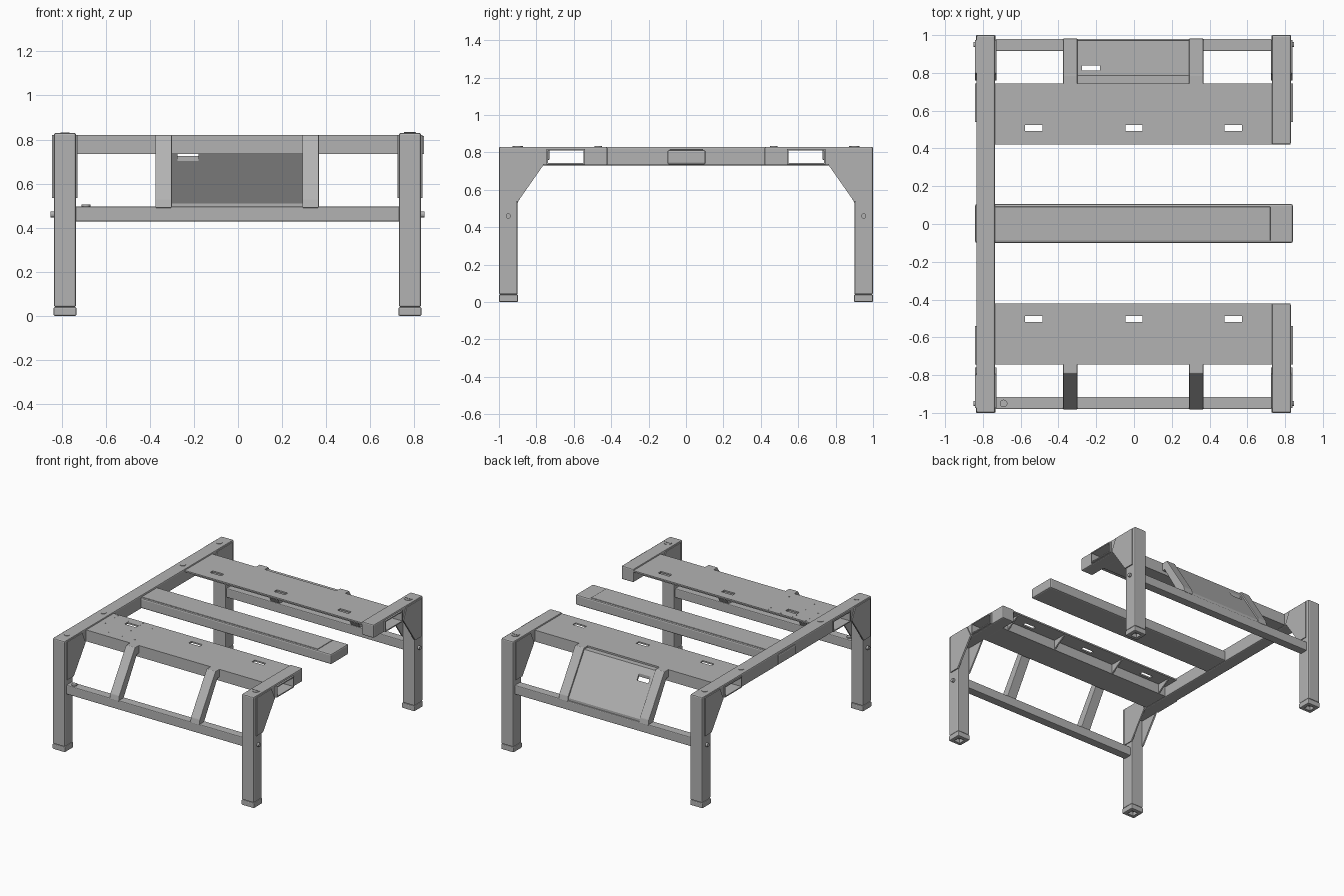
import bpy
import bmesh
import math
from mathutils import Vector

if "Cube" in bpy.data.objects:
    bpy.data.objects.remove(bpy.data.objects["Cube"], do_unlink=True)

steel = bpy.data.materials.new("grey_steel")
steel.use_nodes = True
grey = (0.45, 0.45, 0.45, 1)
steel.diffuse_color = grey
steel.node_tree.nodes["Principled BSDF"].inputs["Base Color"].default_value = grey


def finish(name, bm, bevel=0.0):
    bmesh.ops.recalc_face_normals(bm, faces=bm.faces)
    if bevel:
        bmesh.ops.bevel(bm, geom=bm.edges[:], offset=bevel, segments=2,
                        affect='EDGES', profile=0.5, clamp_overlap=True)
    mesh = bpy.data.meshes.new(name)
    bm.to_mesh(mesh)
    bm.free()
    obj = bpy.data.objects.new(name, mesh)
    bpy.context.collection.objects.link(obj)
    mesh.materials.append(steel)
    return obj


def box(name, xs, ys, zs, bevel=0.0):
    bm = bmesh.new()
    bmesh.ops.create_cube(bm, size=1)
    lo, hi = zip(*(sorted(r) for r in (xs, ys, zs)))
    for v in bm.verts:
        v.co = Vector([lo[i] if v.co[i] < 0 else hi[i] for i in range(3)])
    return finish(name, bm, bevel)


def prism(name, profile, xs, side=1, bevel=0.0):
    """Extrude a (y, z) profile along x; side mirrors it to front or back."""
    bm = bmesh.new()
    face = bm.faces.new([bm.verts.new((xs[0], side * y, z)) for y, z in profile])
    ext = bmesh.ops.extrude_face_region(bm, geom=[face])
    for v in ext["geom"]:
        if isinstance(v, bmesh.types.BMVert):
            v.co.x = xs[1]
    return finish(name, bm, bevel)


def disc(name, centre, radius, depth, axis='Z', sides=20):
    bm = bmesh.new()
    bmesh.ops.create_cone(bm, cap_ends=True, segments=sides,
                          radius1=radius, radius2=radius, depth=depth)
    for v in bm.verts:
        co = v.co if axis == 'Z' else Vector((v.co.z, v.co.y, v.co.x))
        v.co = co + Vector(centre)
    return finish(name, bm)


def cut(obj, *cutters):
    for c in cutters:
        mod = obj.modifiers.new("cut", 'BOOLEAN')
        mod.operation = 'DIFFERENCE'
        mod.solver = 'EXACT'
        mod.object = c
        bpy.context.view_layer.objects.active = obj
        bpy.ops.object.modifier_apply(modifier=mod.name)
        bpy.data.objects.remove(c, do_unlink=True)


LEFT_X, RIGHT_X = (0.73, 0.83), (-0.835, -0.735)
POCKET_Y, POCKET_Z = (0.54, 0.745), (0.735, 0.817)
WALL = 0.008


def pocket_cutter(s):
    return box("cutter", (-1, 1), [s * (POCKET_Y[0] + WALL), s * (POCKET_Y[1] - WALL)],
               (POCKET_Z[0] + WALL, POCKET_Z[1] - WALL))


# Legs, feet, corner gussets and leg bolts
for s, end in ((-1, "front"), (1, "back")):
    for xs, hand in ((LEFT_X, "left"), (RIGHT_X, "right")):
        tag = f"{end}_{hand}"
        out = 1 if xs[0] > 0 else -1
        mid = sum(xs) / 2
        box(f"{tag}_leg", xs, (s * 0.9, s), (0.04, 0.829), 0.008)
        foot = box(f"{tag}_foot", (xs[0] - 0.002, xs[1] + 0.002), (s * 0.898, s), (0, 0.04), 0.006)
        cut(foot, box("cutter", (mid - 0.025, mid + 0.025), (s * 0.925, s * 0.975), (-0.01, 0.03)))
        gusset = [(0.975, 0.82), (0.8, 0.82), (0.76, 0.735), (0.9, 0.535), (0.975, 0.535)]
        outer = max(xs, key=abs)
        inner = min(xs, key=abs)
        prism(f"{tag}_outer_gusset", gusset, (outer - out * 0.004, outer + out * 0.008), s)
        prism(f"{tag}_inner_gusset", gusset, (inner - out * 0.006, inner + out * 0.004), s)
        disc(f"{tag}_leg_bolt", (outer + out * 0.008, s * 0.95, 0.46), 0.014, 0.016, 'X', 12)
        cap_r = 0.028 if out > 0 else 0.02
        disc(f"{tag}_top_cap", (mid, s * 0.9, 0.83), cap_r, 0.006)
        if out > 0:
            box(f"{tag}_cap_slot", (mid - 0.026, mid + 0.026), (s * 0.9 - 0.003, s * 0.9 + 0.003),
                (0.832, 0.835))

# Top side beams, continuous on the right and split on the left
right_beam = box("right_top_beam", RIGHT_X, (-0.998, 0.998), (0.73, 0.83), 0.008)
cut(right_beam, pocket_cutter(-1), pocket_cutter(1))
for s, end in ((-1, "front"), (1, "back")):
    beam = box(f"{end}_left_top_beam", LEFT_X, (s * 0.42, s * 0.998), (0.73, 0.83), 0.008)
    cut(beam, pocket_cutter(s))
    disc(f"{end}_beam_cap", (-0.785, s * 0.47, 0.83), 0.02, 0.006)

# Middle beam with its raised cover
box("middle_beam", (-0.842, 0.842), (-0.1, 0.105), (0.735, 0.812), 0.01)
box("middle_beam_cover", (-0.74, 0.722), (-0.088, 0.092), (0.81, 0.817), 0.003)

# Decks with slots, fork pockets, ribs, rails and struts
strut = [(0.73, 0.82), (0.79, 0.82), (0.975, 0.53), (0.983, 0.49), (0.925, 0.49),
         (0.765, 0.76), (0.73, 0.76)]
for s, end in ((-1, "front"), (1, "back")):
    pocket = box(f"{end}_fork_pocket", (-0.843, 0.843), [s * y for y in POCKET_Y], POCKET_Z)
    cut(pocket, pocket_cutter(s))
    deck = box(f"{end}_deck", (-0.74, 0.735), (s * 0.42, s * 0.745), (0.809, 0.82))
    slot_y = 0.508 if s > 0 else -0.502
    cut(deck, *[box("cutter", (x - 0.046, x + 0.046), (slot_y - 0.016, slot_y + 0.016),
                    (0.79, 0.84)) for x in (-0.53, 0, 0.525)])
    for i, x in enumerate((-0.68, -0.26, 0.26, 0.68)):
        prism(f"{end}_rib_{i}", [(0.43, 0.81), (0.545, 0.81), (0.545, 0.738)],
              (x - 0.005, x + 0.005), s)
    box(f"{end}_lower_rail", (-0.74, 0.735), (s * 0.915, s * 0.98), (0.428, 0.497), 0.006)
    for xs, hand in (((0.292, 0.367), "left"), ((-0.375, -0.3), "right")):
        prism(f"{end}_{hand}_strut", strut, xs, s, 0.004)

# Sloping back panel with a slot
panel = prism("back_panel", [(0.74, 0.808), (0.785, 0.808), (0.972, 0.515), (0.972, 0.49),
                             (0.96, 0.49), (0.96, 0.51), (0.778, 0.796), (0.74, 0.796)],
              (-0.305, 0.297))
cut(panel, box("cutter", (-0.275, -0.18), (0.812, 0.838), (0.65, 0.84)))

# Small fixing holes on the front deck and a rail stud
for x in (-0.69, -0.585, -0.48, -0.375):
    for y in (-0.435, -0.47, -0.58, -0.685):
        disc("deck_fixing", (x, y, 0.82), 0.005, 0.003, sides=8)
disc("rail_stud", (-0.69, -0.95, 0.5), 0.02, 0.012)
